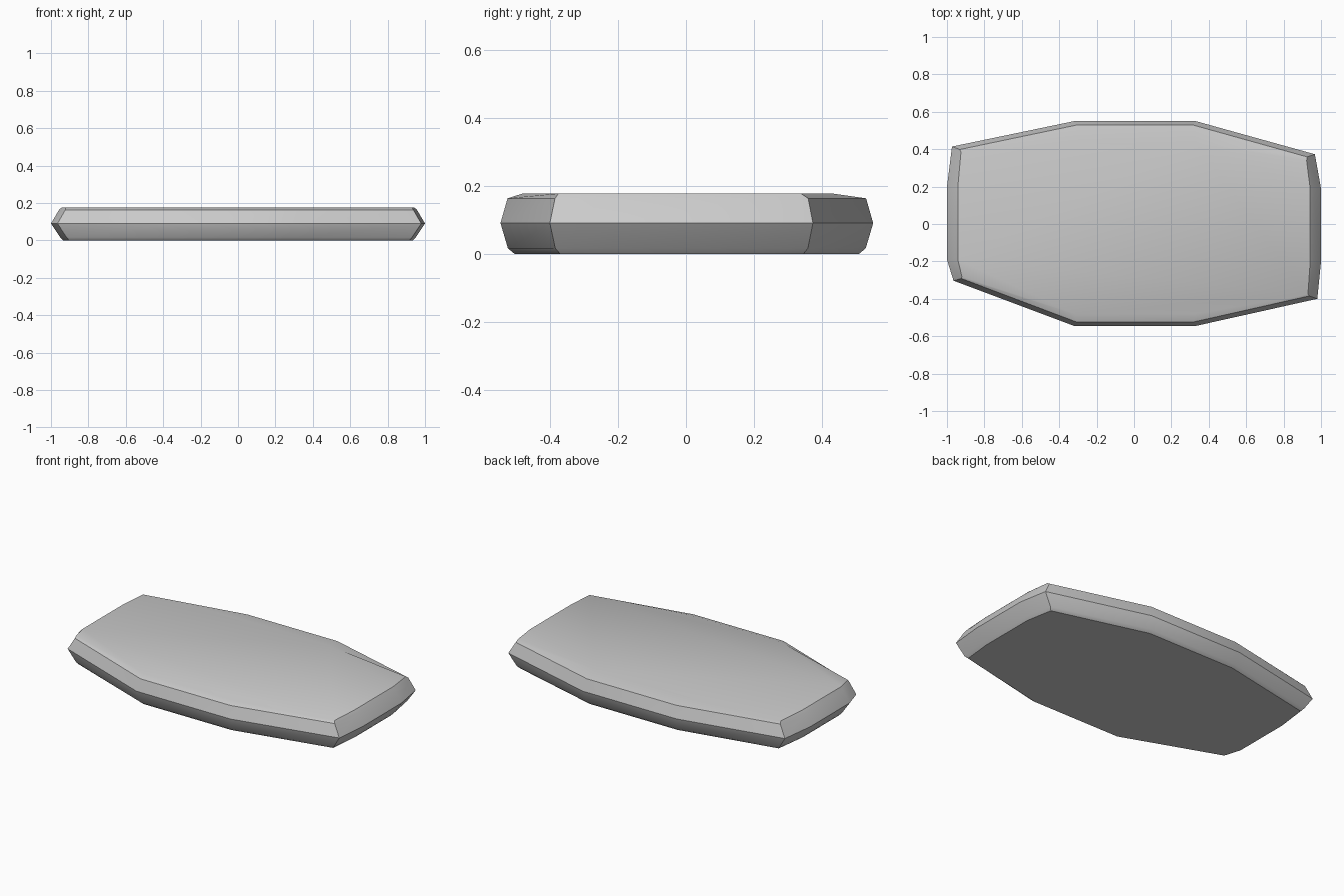
import bpy, bmesh, math

if "Cube" in bpy.data.objects:
    bpy.data.objects.remove(bpy.data.objects["Cube"])

# Widest outline of the slab, counterclockwise from the right end
rim = [(1.0, -0.20), (1.0, 0.19), (0.967, 0.373), (0.33, 0.55), (-0.32, 0.55), (-0.973, 0.414),
       (-1.0, 0.20), (-1.0, -0.19), (-0.965, -0.303), (-0.32, -0.545), (0.33, -0.545), (0.98, -0.40)]

# Flat top face, with a wider bevel along the back
top = [(0.942, -0.20), (0.942, 0.19), (0.923, 0.338), (0.33, 0.43), (-0.32, 0.43), (-0.925, 0.385),
       (-0.942, 0.20), (-0.942, -0.19), (-0.92, -0.282), (-0.32, -0.48), (0.33, -0.48), (0.93, -0.375)]


def ring(bm, pts, z, sx=1.0, sy=1.0):
    return [bm.verts.new((x * sx, y * sy, z)) for x, y in pts]


bm = bmesh.new()
rings = [ring(bm, rim, 0.0, 0.935, 0.925),
         ring(bm, rim, 0.016, 0.95, 0.96),
         ring(bm, rim, 0.09),
         ring(bm, rim, 0.163, 0.957, 0.962),
         ring(bm, top, 0.177)]

# Bevelled sides between neighbouring rings, then the two caps
n = len(rim)
for lo, hi in zip(rings, rings[1:]):
    for i in range(n):
        j = (i + 1) % n
        bm.faces.new((lo[i], lo[j], hi[j], hi[i]))
bm.faces.new(rings[0][::-1])
bm.faces.new(rings[-1])
bmesh.ops.recalc_face_normals(bm, faces=bm.faces)

mesh = bpy.data.meshes.new("stone_slab")
bm.to_mesh(mesh)
bm.free()
slab = bpy.data.objects.new("stone_slab", mesh)
bpy.context.collection.objects.link(slab)

# Soft shading on shallow bevels, crisp rim
bpy.context.view_layer.objects.active = slab
slab.select_set(True)
bpy.ops.object.shade_smooth_by_angle(angle=math.radians(32))
